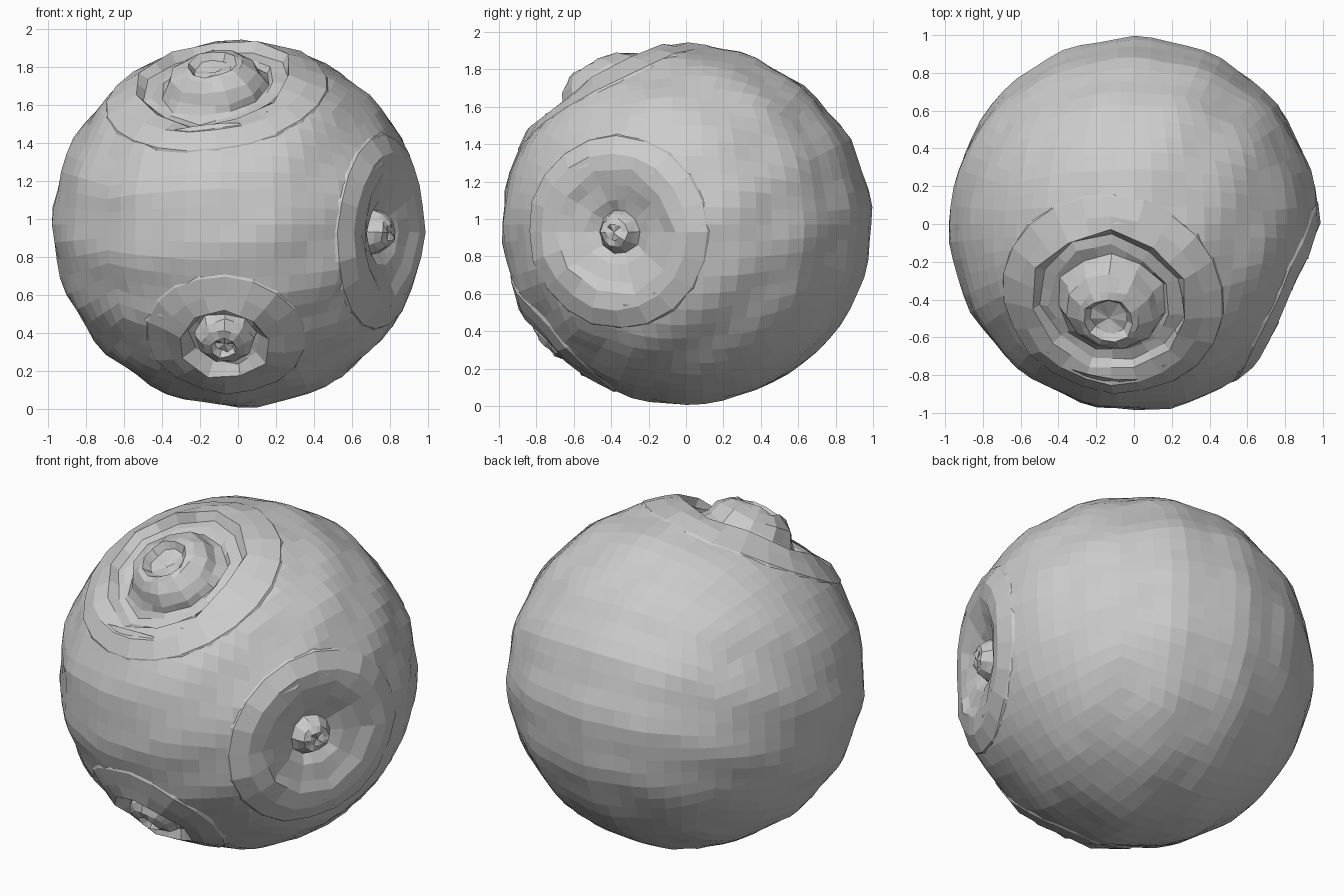
import bpy, bmesh, math, random
from mathutils import Vector

if "Cube" in bpy.data.objects:
    bpy.data.objects.remove(bpy.data.objects["Cube"])

random.seed(4)
CENTRE = Vector((0, 0, 0.97))
SCALE = Vector((0.985, 0.998, 0.97))

# Craters: axis, rim angle, sides, vent lean, front-rim drop, and profile of (angle, radius) from rim to vent
CRATERS = {
    "top_volcano": (Vector((-0.14, -0.47, 0.87)).normalized(), 0.45, 11, 0.05, 0.05, [
        (0.45, 1.0), (0.42, 0.95), (0.37, 0.93), (0.33, 0.90), (0.29, 0.93), (0.23, 0.985),
        (0.17, 1.02), (0.13, 1.03), (0.10, 0.985), (0.0, 0.97)]),
    "right_volcano": (Vector((0.775, -0.37, -0.04)).normalized(), 0.37, 10, 0.0, 0.0, [
        (0.37, 0.975), (0.31, 0.925), (0.22, 0.88), (0.15, 0.83), (0.12, 0.86),
        (0.09, 0.895), (0.05, 0.905), (0.0, 0.90)]),
    "lower_volcano": (Vector((-0.07, -0.70, -0.63)).normalized(), 0.25, 9, 0.0, 0.0, [
        (0.25, 1.005), (0.21, 0.93), (0.18, 0.92), (0.165, 0.96), (0.12, 0.995),
        (0.07, 1.01), (0.05, 0.98), (0.0, 0.975)]),
}
MAIN = CRATERS["top_volcano"][0]
SIDE = CRATERS["right_volcano"][0]


def frame(axis):
    u = axis.cross(Vector((1, 0, 0) if abs(axis.x) < 0.7 else (0, 0, 1))).normalized()
    return u, axis.cross(u)


def ripple(d):
    """Rock strata swirling around the two bigger craters."""
    total = 0
    for axis, freq, twist in ((MAIN, 17, 2), (SIDE, 15, -1)):
        a = d.angle(axis)
        u, v = frame(axis)
        total += math.sin(freq * a + twist * math.atan2(d.dot(v), d.dot(u))) * math.sin(a)
    return 1 + 0.0075 * total


def place(d, r):
    p = d * r
    return CENTRE + Vector((p.x * SCALE.x, p.y * SCALE.y, p.z * SCALE.z))


def finish(bm, name):
    me = bpy.data.meshes.new(name)
    bmesh.ops.recalc_face_normals(bm, faces=bm.faces)
    bm.to_mesh(me)
    bm.free()
    ob = bpy.data.objects.new(name, me)
    bpy.context.collection.objects.link(ob)
    return ob


# Rocky ball: a faceted quad sphere with the crater areas left open
bm = bmesh.new()
bmesh.ops.create_cube(bm, size=2)
bmesh.ops.subdivide_edges(bm, edges=bm.edges[:], cuts=15, use_grid_fill=True)
inside = []
for v in bm.verts:
    d = Vector([math.tan(c * math.pi / 4) for c in v.co]).normalized()
    if any(d.angle(axis) < rim + 0.03 for axis, rim, *_ in CRATERS.values()):
        inside.append(v)
    v.co = place(d, 0.988 * ripple(d) + random.uniform(-0.003, 0.003))
bmesh.ops.delete(bm, geom=inside, context='VERTS')
finish(bm, "rocky_ball")


# Volcanoes: rings swept around each axis, from an outer skirt into the moat and up to the vent
def volcano(name, axis, rim, sides, lean, drop, profile):
    bm = bmesh.new()
    u, v = frame(axis)
    down = (Vector((0, -1, 0)) - axis * -axis.y).normalized()
    skirt = [(rim + 0.24, 0.965), (rim + 0.19, 0.996), (rim + 0.08, 0.998)]
    rings = []
    count = sides * 2
    for a, r in skirt + profile:
        ring = []
        outer = a > rim
        shift = lean * max(0, 1 - a / rim)
        for i in range(count):
            t = 2 * math.pi * i / count
            if not outer and i % 2:
                ring.append(None)
                continue
            side = u * math.cos(t) + v * math.sin(t)
            front = max(0, side.dot(down))
            aa = a if outer else a * (1 + random.uniform(-0.07, 0.07))
            d = (axis * math.cos(aa) + side * math.sin(aa) + down * shift).normalized()
            k = ripple(d) if outer else 1 + random.uniform(-0.012, 0.012)
            # The rim sags towards the front
            if rim - 0.1 < a <= rim:
                k -= drop * front
            ring.append((d, r * k))
        # Odd points of the coarse inner rings lie halfway along each facet
        pts = []
        for i, p in enumerate(ring):
            if p:
                pts.append(place(*p))
            else:
                pts.append((place(*ring[i - 1]) + place(*ring[(i + 1) % count])) / 2)
        rings.append([bm.verts.new(p) for p in pts])
    for low, high in zip(rings, rings[1:]):
        for i in range(count):
            j = (i + 1) % count
            bm.faces.new((low[i], low[j], high[j], high[i]))
    bmesh.ops.remove_doubles(bm, verts=bm.verts[:], dist=0.0005)
    finish(bm, name)


for name, data in CRATERS.items():
    volcano(name, *data)
